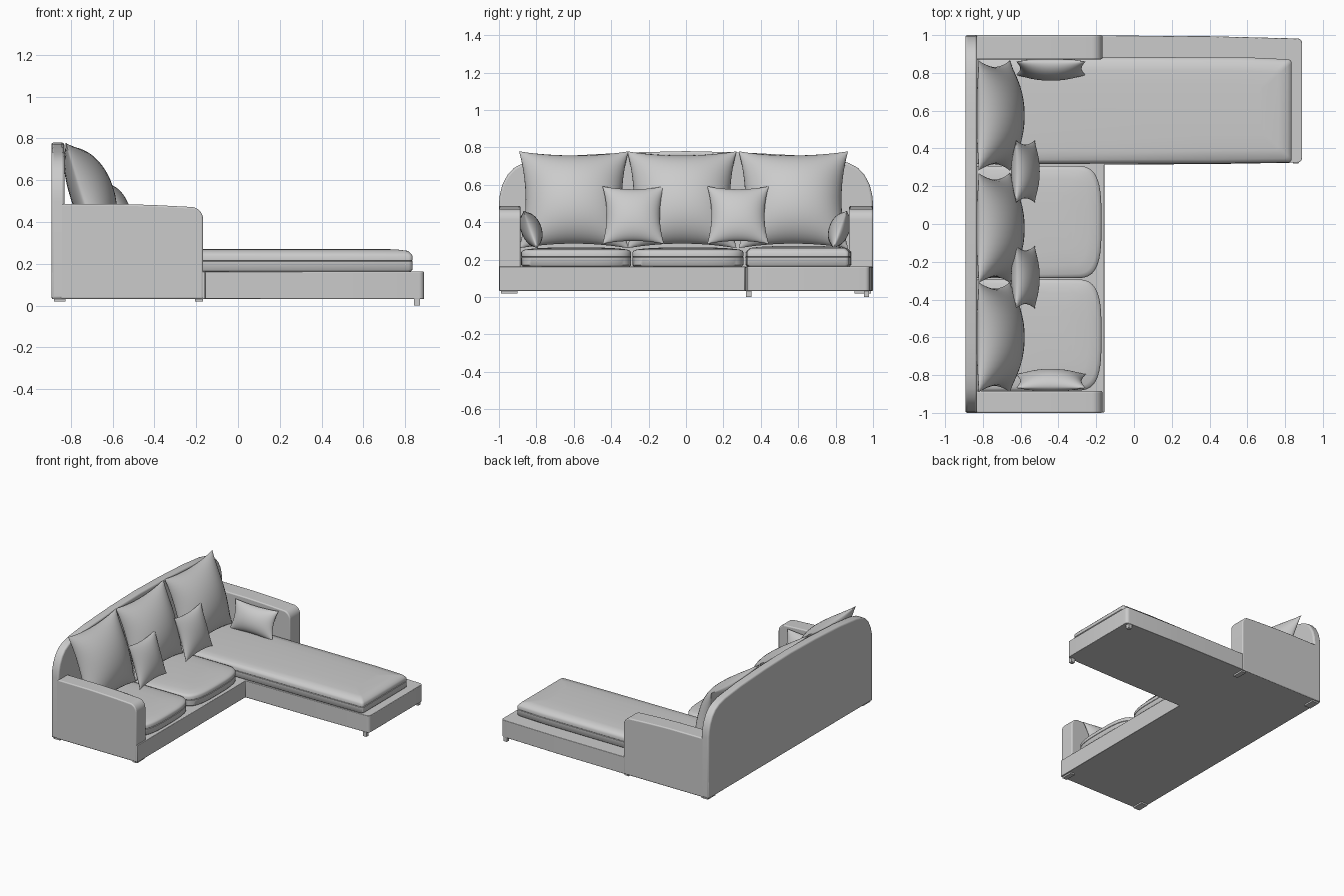
import bpy, bmesh
from math import sin, cos, pi, radians
from mathutils import Vector

if "Cube" in bpy.data.objects:
    bpy.data.objects.remove(bpy.data.objects["Cube"])


def finish(name, bm, bevel=0, angle=35):
    bmesh.ops.recalc_face_normals(bm, faces=bm.faces)
    me = bpy.data.meshes.new(name)
    bm.to_mesh(me)
    bm.free()
    ob = bpy.data.objects.new(name, me)
    bpy.context.collection.objects.link(ob)
    if bevel:
        mod = ob.modifiers.new("soft_edges", "BEVEL")
        mod.width, mod.segments, mod.limit_method = bevel, 3, "ANGLE"
        mod.angle_limit = radians(40)
    bpy.ops.object.select_all(action="DESELECT")
    ob.select_set(True)
    bpy.context.view_layer.objects.active = ob
    bpy.ops.object.shade_smooth_by_angle(angle=radians(angle))
    return ob


def prism(name, outline, axis, lo, hi, bevel=0):
    """Extrude a 2D outline along axis 0/1/2; outline uses the other two axes."""
    bm = bmesh.new()

    def vert(p, d):
        c = list(p)
        c.insert(axis, d)
        return bm.verts.new(c)
    a = [vert(p, lo) for p in outline]
    b = [vert(p, hi) for p in outline]
    bm.faces.new(a)
    bm.faces.new(b)
    for i in range(len(a)):
        j = (i + 1) % len(a)
        bm.faces.new((a[i], a[j], b[j], b[i]))
    return finish(name, bm, bevel)


def arc(cx, cy, rx, ry, a0, a1, n=8):
    return [(cx + rx * cos(radians(a0 + (a1 - a0) * i / n)),
             cy + ry * sin(radians(a0 + (a1 - a0) * i / n))) for i in range(n + 1)]


def cushion(name, outline, rings):
    """Stack inset copies of an outline; rings are (inset, z)."""
    xs, ys = [p[0] for p in outline], [p[1] for p in outline]
    cx, cy = (min(xs) + max(xs)) / 2, (min(ys) + max(ys)) / 2
    hx, hy = (max(xs) - min(xs)) / 2, (max(ys) - min(ys)) / 2
    bm = bmesh.new()
    loops = [[bm.verts.new((cx + (x - cx) * (1 - d / hx), cy + (y - cy) * (1 - d / hy), z))
              for x, y in outline] for d, z in rings]
    for a, b in zip(loops, loops[1:]):
        for i in range(len(a)):
            j = (i + 1) % len(a)
            bm.faces.new((a[i], a[j], b[j], b[i]))
    bm.faces.new(loops[0])
    bm.faces.new(loops[-1])
    return finish(name, bm, angle=50)


def pillow(name, loc, w, h, front, back, lean, yaw=0, pinch=0.12, n=22):
    """Knife-edge pillow: width on y, height on z, puffed along x."""
    bm = bmesh.new()
    for depth in (front, -back):
        grid = []
        for i in range(n + 1):
            u = sin(pi / 2 * (2 * i / n - 1))
            row = []
            for j in range(n + 1):
                v = sin(pi / 2 * (2 * j / n - 1))
                puff = max(0, (1 - u * u) * (1 - v * v)) ** 0.58
                row.append(bm.verts.new((
                    depth * puff,
                    w / 2 * u * (1 - pinch * (1 - v * v) * abs(u)),
                    h / 2 * v * (1 - pinch * 0.8 * (1 - u * u) * abs(v)))))
            grid.append(row)
        for i in range(n):
            for j in range(n):
                bm.faces.new((grid[i][j], grid[i + 1][j], grid[i + 1][j + 1], grid[i][j + 1]))
    bmesh.ops.remove_doubles(bm, verts=bm.verts, dist=1e-5)
    ob = finish(name, bm, angle=60)
    ob.location = loc
    ob.rotation_euler = (0, radians(-lean), radians(yaw))
    return ob


def box(name, x0, x1, y0, y1, z0, z1, bevel=0):
    return prism(name, [(x0, y0), (x1, y0), (x1, y1), (x0, y1)], 2, z0, z1, bevel)


# L-shaped plinth with rounded chaise corners
plinth = [(-0.89, -0.998), (-0.157, -0.998), (-0.157, 0.315), (0.4, 0.317)]
plinth += arc(0.865, 0.35, 0.025, 0.025, -90, 0, 5) + arc(0.865, 0.957, 0.025, 0.025, 0, 90, 5)
plinth += [(0.4, 0.994), (-0.17, 0.998), (-0.89, 0.998)]
prism("plinth", plinth, 2, 0.032, 0.163, 0.004)

# Arched backrest
half = [(1, 0.032), (1, 0.5), (0.995, 0.55), (0.982, 0.6), (0.955, 0.652), (0.92, 0.69),
        (0.87, 0.717), (0.8, 0.735), (0.6, 0.757), (0.3, 0.773)]
back = half + [(0, 0.78)] + [(-y, z) for y, z in reversed(half)]
prism("backrest", back, 0, -0.893, -0.83, 0.012)

# Arms with rounded front top corner
arm = [(-0.85, 0.032), (-0.85, 0.487), (-0.55, 0.486), (-0.38, 0.48)]
arm += arc(-0.225, 0.412, 0.058, 0.06, 90, 0, 8) + [(-0.167, 0.032)]
prism("front_arm", arm, 1, -1.0, -0.885, 0.008)
prism("rear_arm", arm, 1, 0.872, 1.0, 0.008)

# Seat cushions with bowed fronts
rings = [(0.012, 0.16), (0.0, 0.172), (0.0, 0.212), (0.004, 0.214), (0.0, 0.217), (0.0, 0.238),
         (0.006, 0.247), (0.022, 0.254), (0.07, 0.26), (0.15, 0.264)]
for name, y0, y1 in (("middle_seat_cushion", -0.287, 0.308), ("front_seat_cushion", -0.882, -0.293)):
    m, hw = (y0 + y1) / 2, (y1 - y0) / 2
    bow = []
    for i in range(25):
        t = -pi / 2 + pi * i / 24
        c, s = cos(t), sin(t)
        bow.append((-0.32 + 0.148 * abs(c) ** 0.6, m + hw * (1 if s > 0 else -1) * abs(s) ** 0.6))
    cushion(name, [(-0.83, y0)] + bow + [(-0.83, y1)], rings)

# Long chaise cushion
chaise = [(-0.83, 0.318), (0.4, 0.32)] + arc(0.815, 0.345, 0.02, 0.02, -90, 0, 4)
chaise += arc(0.815, 0.852, 0.02, 0.02, 0, 90, 4) + [(0.6, 0.882), (-0.83, 0.885)]
cushion("chaise_cushion", chaise, [(d, z + (0.008 if z > 0.25 else 0)) for d, z in rings])

# Large back pillows
for i, y in enumerate((-0.6, -0.022, 0.574)):
    pillow(f"back_pillow_{i + 1}", (-0.74, y, 0.52), 0.585, 0.545, 0.15, 0.06, 18)

# Small square throw pillows
for i, y in enumerate((-0.282, 0.278)):
    pillow(f"throw_pillow_{i + 1}", (-0.575, y, 0.438), 0.33, 0.325, 0.065, 0.065, 18, pinch=0.14)

# Lumbar pillows against the arms
pillow("front_lumbar_pillow", (-0.44, -0.832, 0.36), 0.37, 0.215, 0.06, 0.05, 20, 90)
pillow("rear_lumbar_pillow", (-0.44, 0.824, 0.36), 0.37, 0.215, 0.06, 0.05, 20, -90)

# Low sofa feet and chaise legs
for side in (-1, 1):
    y0, y1 = sorted((side * 0.9, side * 0.99))
    box("back_foot", -0.88, -0.825, y0, y1, 0.02, 0.035)
    box("arm_foot", -0.205, -0.168, y0, y1, 0.02, 0.035)
for y in (0.335, 0.965):
    box("chaise_leg", 0.842, 0.87, y - 0.014, y + 0.014, 0, 0.035)
